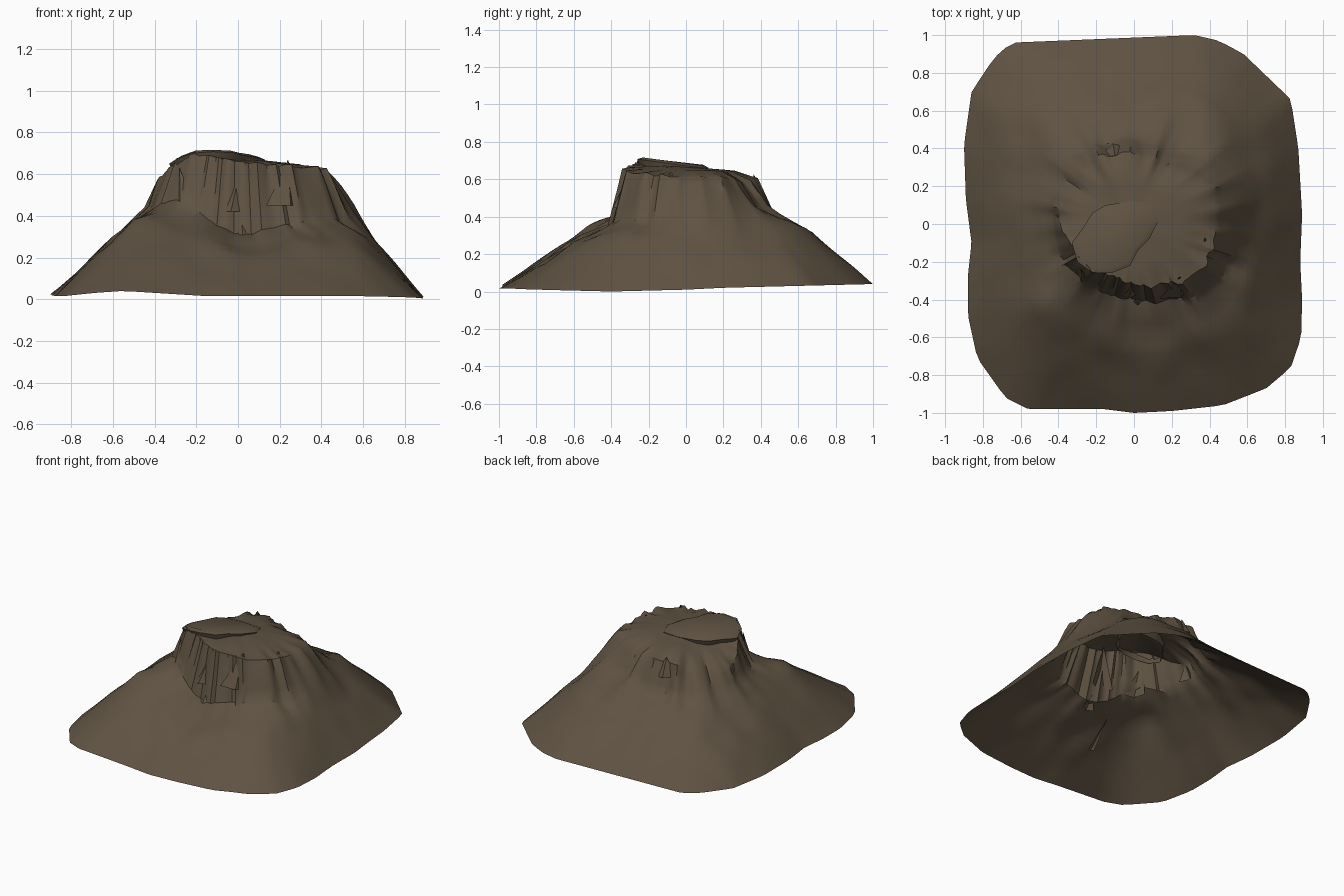
import bpy, bmesh, math
from mathutils import Vector, noise

cube = bpy.data.objects.get("Cube")
if cube:
    bpy.data.objects.remove(cube, do_unlink=True)

earth = bpy.data.materials.new("earth brown")
earth.use_nodes = True
colour = (0.113, 0.084, 0.054, 1)
earth.diffuse_color = colour
shader = earth.node_tree.nodes["Principled BSDF"]
shader.inputs["Base Color"].default_value = colour
shader.inputs["Roughness"].default_value = 0.9


def finish(name, bm, angle):
    """Turn a bmesh into a shaded object."""
    mesh = bpy.data.meshes.new(name)
    bm.to_mesh(mesh)
    bm.free()
    mesh.materials.append(earth)
    ob = bpy.data.objects.new(name, mesh)
    bpy.context.collection.objects.link(ob)
    bpy.ops.object.select_all(action='DESELECT')
    ob.select_set(True)
    bpy.context.view_layer.objects.active = ob
    bpy.ops.object.shade_smooth_by_angle(angle=math.radians(angle))


# Ground outline of the hill, anticlockwise
outline = [(.32, 1), (-.65, .96), (-.74, .88), (-.86, .7), (-.9, .42), (-.89, .13),
           (-.86, -.1), (-.88, -.28), (-.88, -.48), (-.83, -.71), (-.68, -.92),
           (-.56, -.98), (-.16, -.98), (0, -1), (.2, -.99), (.47, -.96), (.7, -.87),
           (.83, -.76), (.885, -.6), (.89, -.4), (.88, -.2), (.89, .05), (.87, .4),
           (.83, .66), (.58, .9), (.45, .97)]

# Around the hill from +x: radius and height of shoulder, cliff foot and cliff rim
profiles = [(.66, .28, .55, .43, .42, .61), (.71, .26, .57, .45, .44, .61),
            (.71, .34, .50, .46, .38, .60), (.72, .33, .45, .45, .35, .59),
            (.66, .29, .46, .42, .37, .60), (.70, .27, .46, .43, .39, .60),
            (.75, .25, .50, .40, .36, .56), (.65, .27, .47, .42, .39, .54),
            (.60, .31, .43, .43, .39, .56), (.62, .32, .43, .43, .34, .65),
            (.65, .38, .40, .45, .33, .69), (.66, .28, .40, .40, .30, .69),
            (.65, .23, .40, .32, .32, .66), (.67, .25, .45, .34, .36, .66),
            (.72, .28, .50, .39, .41, .63), (.67, .30, .55, .38, .44, .62)]


def edge_radius(a):
    """Distance from the centre to the outline along a direction."""
    dx, dy = math.cos(a), math.sin(a)
    for (px, py), (qx, qy) in zip(outline, outline[1:] + outline[:1]):
        ex, ey = qx - px, qy - py
        den = dx * ey - dy * ex
        if abs(den) > 1e-9:
            r = (px * ey - py * ex) / den
            t = (px * dy - py * dx) / den
            if r > 0 and -1e-6 <= t <= 1 + 1e-6:
                return r


def edge_height(x, y):
    dip = max(0, 1 - math.hypot(x - .89, y + .4) / .6)
    lift = max(0, 1 - math.hypot(x + .55, y + .98) / .4)
    return .015 + .025 * max(0, y) - .015 * dip + .025 * lift


def profile_at(a):
    """Blend the neighbouring profiles smoothly around the hill."""
    n = len(profiles)
    f = a / math.tau * n
    i, t = int(f), f - int(f)
    p = [profiles[(i + k) % n] for k in (-1, 0, 1, 2)]
    return [b + t / 2 * (c - o + t * (2 * o - 5 * b + 4 * c - d + t * (3 * (b - c) + d - o)))
            for o, b, c, d in zip(*p)]


# Hill: rings of points from the ground edge up the cliff to the top, open below
RAYS = 120
STEPS = (8, 4, 4, 2, 4)
ROUGH = (.022, .022, .035, .02, .008)
TOP = .67
bm = bmesh.new()
rays = []
for k in range(RAYS):
    a = math.tau * k / RAYS
    c, s = math.cos(a), math.sin(a)
    re = edge_radius(a)
    p = profile_at(a)
    # broken rock makes the cliff foot and rim uneven
    jag = noise.noise(Vector((c * 5, s * 5, 2))) + .5 * noise.noise(Vector((c * 12, s * 12, 7)))
    inner = .7 * p[4]
    nodes = [(re, edge_height(c * re, s * re)), (p[0], p[1]),
             (p[2] + .03 * jag, p[3] + .02 * jag),
             (p[4] + .04 * jag, p[5] + .02 * jag),
             (inner, .4 * p[5] + .6 * TOP), (.03, TOP)]
    ray = []
    for seg, count in enumerate(STEPS):
        (r0, z0), (r1, z1) = nodes[seg], nodes[seg + 1]
        for j in range(count):
            t = j / count
            r, z = r0 + (r1 - r0) * t, z0 + (z1 - z0) * t
            rough = ROUGH[seg] * (t if seg == 0 else 1)
            z += rough * noise.noise(Vector((c * r * 6, s * r * 6, 5)))
            ray.append(bm.verts.new((c * r, s * r, z)))
    rays.append(ray)
crown = bm.verts.new((0, 0, TOP))
for a, b in zip(rays, rays[1:] + rays[:1]):
    for j in range(len(a) - 1):
        bm.faces.new((a[j], b[j], b[j + 1], a[j + 1]))
    bm.faces.new((a[-1], b[-1], crown))
finish("hill", bm, 40)

# Summit slab: tilted top, proud and overhanging in front, sinking into the hill behind
lip = [(-.33, -.1), (-.3, -.2), (-.22, -.26), (-.12, -.26), (-.02, -.22), (.02, -.14),
       (.08, -.08), (.13, .02), (.1, .11), (-.02, .12), (-.15, .1), (-.22, .06), (-.27, -.02)]
bm = bmesh.new()
cx, cy = -.1, -.07
rings = []
for scale, drop in ((.88, .08), (1, .012), (.85, 0)):
    ring = []
    for px, py in lip:
        x, y = cx + (px - cx) * scale, cy + (py - cy) * scale
        z = .69 - .12 * y - .03 * abs(x + .08) - .25 * max(0, -x - .2)
        ring.append(bm.verts.new((x, y, z - drop)))
    rings.append(ring)
for low, high in zip(rings, rings[1:]):
    for i in range(len(lip)):
        j = (i + 1) % len(lip)
        bm.faces.new((low[i], low[j], high[j], high[i]))
bm.faces.new(rings[-1])
finish("summit_slab", bm, 40)


# Rock shards: leaning spurs around the cliff, their open backs buried in it
def shard(name, base, tip, width):
    bm = bmesh.new()
    base, tip = Vector(base), Vector(tip)
    out = Vector((base.x, base.y, 0)).normalized()
    side = Vector((-out.y, out.x, 0)) * width
    a, b, c = [bm.verts.new(v) for v in (base + side, base - side, base + out * width * .6)]
    d = bm.verts.new(tip)
    bm.faces.new((b, c, d))
    bm.faces.new((c, a, d))
    finish(name, bm, 20)


shard("left_knob", (-.385, .05, .44), (-.4, .04, .55), .07)
shard("front_left_spur", (-.25, -.3, .42), (-.28, -.24, .63), .07)
shard("front_spur", (-.03, -.35, .42), (.02, -.28, .67), .08)
shard("front_right_spur", (.22, -.34, .45), (.24, -.28, .67), .1)
shard("right_spur", (.4, -.12, .52), (.37, -.08, .64), .1)
shard("back_knob", (-.1, .38, .51), (-.1, .36, .63), .08)
shard("front_stone", (.02, -.43, .27), (.02, -.39, .36), .045)
shard("front_fin", (-.21, -.68, .16), (-.2, -.5, .32), .02)
